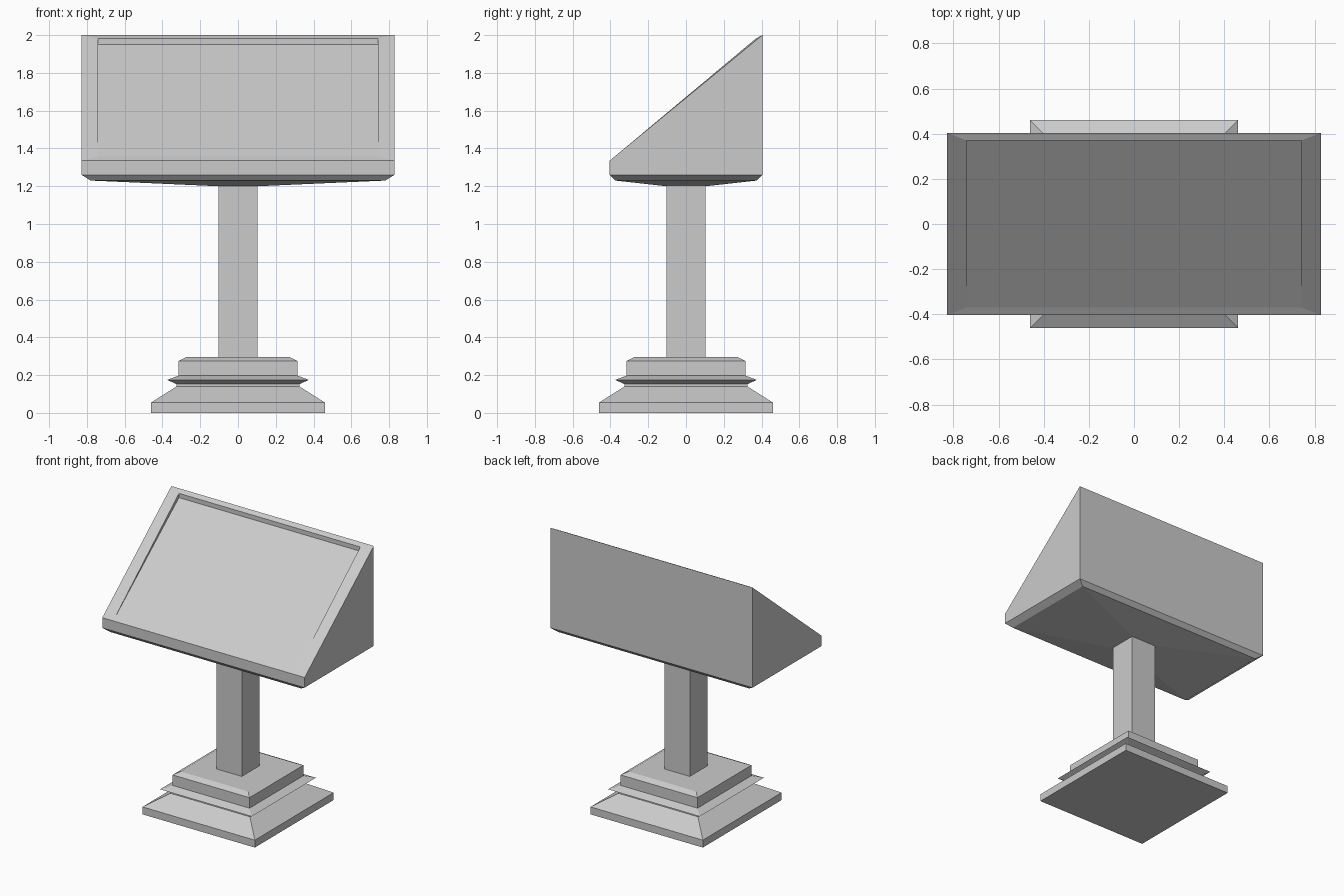
import bpy, bmesh

if "Cube" in bpy.data.objects:
    bpy.data.objects.remove(bpy.data.objects["Cube"])


def loft(name, rings, cap_end=True):
    """Skin a stack of four-cornered rings, closing the first and, optionally, last."""
    bm = bmesh.new()
    loops = [[bm.verts.new(p) for p in ring] for ring in rings]
    for a, b in zip(loops, loops[1:]):
        for i in range(4):
            j = (i + 1) % 4
            bm.faces.new((a[i], a[j], b[j], b[i]))
    bm.faces.new(loops[0][::-1])
    if cap_end:
        bm.faces.new(loops[-1])
    bmesh.ops.remove_doubles(bm, verts=bm.verts, dist=1e-5)
    bmesh.ops.recalc_face_normals(bm, faces=bm.faces)
    mesh = bpy.data.meshes.new(name)
    bm.to_mesh(mesh)
    bm.free()
    obj = bpy.data.objects.new(name, mesh)
    bpy.context.collection.objects.link(obj)
    return obj


def rect(hx, hy, z_front, z_back=None):
    """Rectangle ring whose front and back edges may sit at different heights."""
    zb = z_front if z_back is None else z_back
    return [(-hx, -hy, z_front), (hx, -hy, z_front), (hx, hy, zb), (-hx, hy, zb)]


# Stepped square pedestal: half width, height
base_profile = [(0.46, 0), (0.46, 0.055), (0.325, 0.14), (0.325, 0.152),
                (0.375, 0.175), (0.315, 0.197), (0.315, 0.275), (0.275, 0.295)]
loft("pedestal_base", [rect(h, h, z) for h, z in base_profile])

# Square post
loft("post", [rect(0.104, 0.104, 0.29), rect(0.104, 0.104, 1.2)])

# Wedge-shaped console: tapered underside, sloped rim, recessed panel
loft("console_head", [
    rect(0.104, 0.104, 1.2),
    rect(0.78, 0.375, 1.23),
    rect(0.828, 0.404, 1.26),
    rect(0.828, 0.404, 1.335, 2.0),
    rect(0.742, 0.37, 1.358, 1.982),
    rect(0.742, 0.37, 1.355, 1.95),
])
